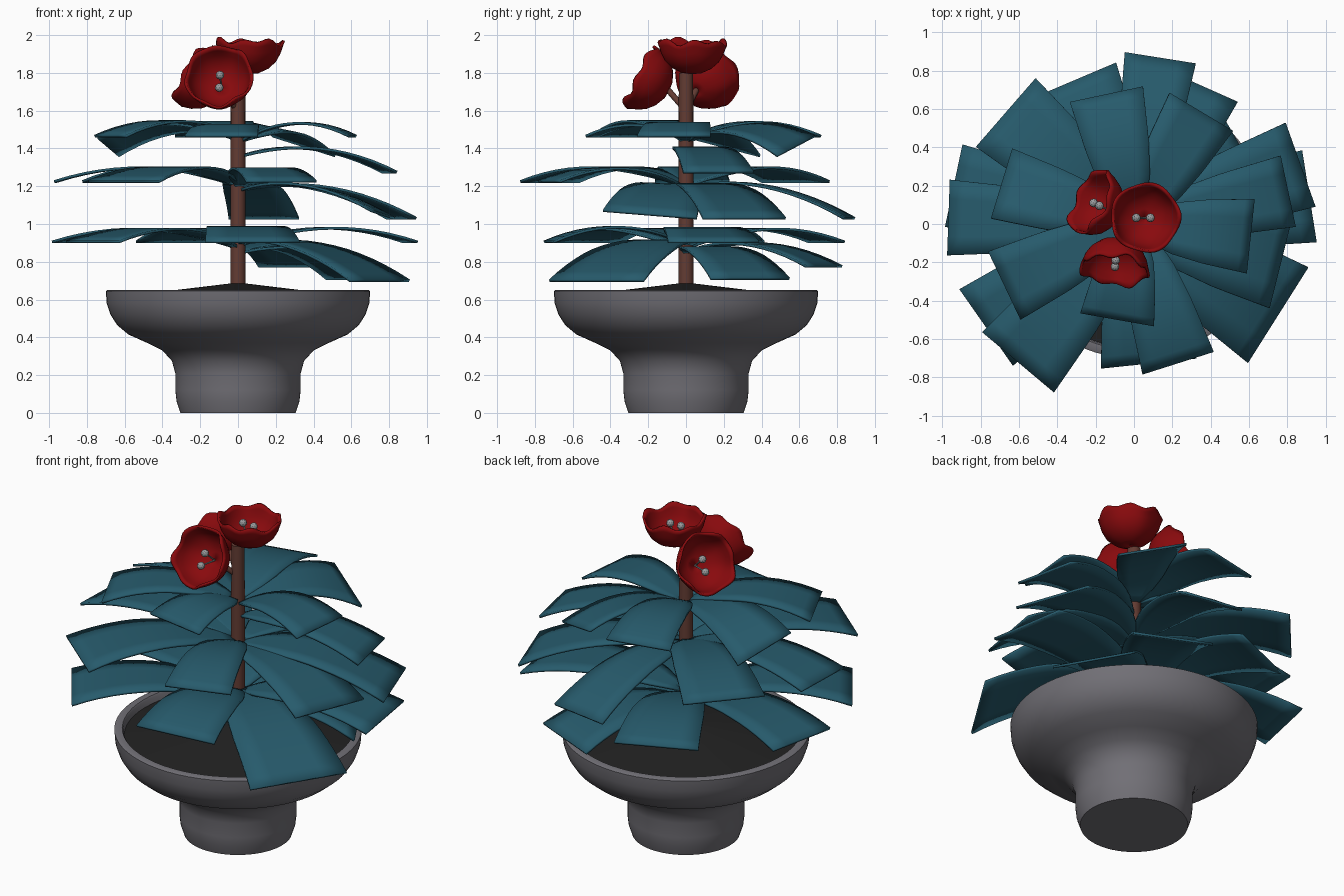
import bpy, math, random
from mathutils import Vector

if "Cube" in bpy.data.objects:
    bpy.data.objects.remove(bpy.data.objects["Cube"])
random.seed(3)

def mat(name, c):
    m = bpy.data.materials.new(name)
    m.diffuse_color = (*c, 1)
    m.use_nodes = True
    m.node_tree.nodes["Principled BSDF"].inputs["Base Color"].default_value = m.diffuse_color
    return m

LEAF = mat("leaf teal", (0.02, 0.104, 0.15))
RED = mat("petal red", (0.25, 0.003, 0.004))
BROWN = mat("stem brown", (0.125, 0.045, 0.033))
GREY = mat("pot grey", (0.165, 0.16, 0.18))
SOIL = mat("soil black", (0.016, 0.016, 0.016))
PALE = mat("anther grey", (0.32, 0.33, 0.34))

def make(name, verts, faces, material, thick=0, angle=40):
    me = bpy.data.meshes.new(name)
    me.from_pydata(verts, [], faces)
    me.materials.append(material)
    ob = bpy.data.objects.new(name, me)
    bpy.context.collection.objects.link(ob)
    bpy.ops.object.select_all(action='DESELECT')
    ob.select_set(True)
    bpy.context.view_layer.objects.active = ob
    if thick:
        s = ob.modifiers.new("thickness", 'SOLIDIFY')
        s.thickness, s.offset = thick, 0
    bpy.ops.object.shade_smooth_by_angle(angle=math.radians(angle))
    return ob

def lathe(name, prof, material, n=48, origin=(0, 0, 0), axis=(0, 0, 1), ripple=None, thick=0):
    """Revolve (radius, height) points about an axis."""
    q = Vector((0, 0, 1)).rotation_difference(Vector(axis).normalized())
    verts, faces = [], []
    for k, (r, h) in enumerate(prof):
        for i in range(n):
            a = 2 * math.pi * i / n
            dr, dh = ripple(a, k / (len(prof) - 1)) if ripple else (0, 0)
            p = Vector(((r + dr) * math.cos(a), (r + dr) * math.sin(a), h + dh))
            verts.append(q @ p + Vector(origin))
    for k in range(len(prof) - 1):
        for i in range(n):
            j = (i + 1) % n
            faces.append((k * n + i, k * n + j, (k + 1) * n + j, (k + 1) * n + i))
    return make(name, verts, faces, material, thick)

# pot and soil
lathe("pot", [(0.001, 0), (0.305, 0), (0.325, 0.06), (0.332, 0.12), (0.332, 0.21), (0.35, 0.275),
              (0.40, 0.33), (0.48, 0.37), (0.58, 0.415), (0.64, 0.465), (0.675, 0.52), (0.695, 0.58),
              (0.70, 0.645), (0.692, 0.65), (0.655, 0.65), (0.648, 0.64), (0.64, 0.57)], GREY, 64)
lathe("soil", [(0.645, 0.605), (0.35, 0.648), (0.001, 0.69)], SOIL, 64)

# stem
lathe("stem", [(0.04, 0.62), (0.04, 1.2), (0.038, 1.8), (0.001, 1.805)], BROWN, 16)

# leaves: curved blades, narrow at the stem, wide and square at the tip
def leaf(name, deg, r, width, zb, zleft, zright=None, h=0.08):
    zright = zleft if zright is None else zright
    a = math.radians(deg)
    d, s = Vector((math.cos(a), math.sin(a), 0)), Vector((-math.sin(a), math.cos(a), 0))
    knots = [(0, .1), (.15, .46), (.3, .68), (.6, .86), (1, 1)]
    n, m, verts, faces = 12, 4, [], []
    ze = (zleft + zright) / 2
    for i in range(n + 1):
        t = i / n
        for (t0, w0), (t1, w1) in zip(knots, knots[1:]):
            if t0 <= t <= t1:
                w = w0 + (w1 - w0) * (t - t0) / (t1 - t0)
        z = zb + (ze - zb) * t + 4 * h * t * (1 - t)
        for j in range(m + 1):
            u = 2 * j / m - 1
            p = d * (0.02 + (r - 0.02) * t) + s * (u * w * width / 2)
            p.z = z + u * t * (zleft - zright) / 2
            verts.append(p)
    for i in range(n):
        for j in range(m):
            k = i * (m + 1) + j
            faces.append((k, k + m + 1, k + m + 2, k + 1))
    make(name, verts, faces, LEAF, 0.014)

tiers = {
    "lower_leaf": [(113, .81, .486, .88, .905), (168, .96, .44, .88, .905), (215, .94, .487, .88, .905),
                   (276, .73, .50, .90, .905), (-32.3, .887, .59, .90, .70), (9, .925, .486, .89, .905),
                   (66, .80, .47, .85, .775), (30, .68, .48, .85, .71)],
    "middle_leaf": [(81, .875, .375, 1.2, 1.03), (139, .885, .475, 1.21, 1.225), (178, .967, .395, 1.21, 1.225),
                    (230, .94, .49, 1.21, 1.225), (287.6, .76, .39, 1.2, 1.225), (-14, .79, .51, 1.18, 1.03, 1.07),
                    (19.6, .92, .465, 1.19, 1.03)],
    "upper_leaf": [(102, .69, .39, 1.45, 1.465), (59, .68, .385, 1.44, 1.465, 1.36), (-6, .61, .39, 1.44, 1.465),
                   (260, .505, .39, 1.46, 1.465, None, .06), (163, .72, .38, 1.45, 1.455, 1.36),
                   (205.4, .747, .394, 1.46, 1.465), (12, .82, .38, 1.36, 1.275)],
}
for name, rows in tiers.items():
    for i, row in enumerate(rows):
        leaf(f"{name}_{i + 1}", *row)

# flowers: rippled cups, each with two anthers and a short stalk
cup = [(0.001, 0), (0.05, 0.006), (0.10, 0.03), (0.137, 0.065), (0.158, 0.105), (0.168, 0.14), (0.176, 0.165)]
flowers = [((0.055, 0.03, 1.80), (0.03, 0.02, 1), (1, 0, 0)),
           ((-0.085, -0.095, 1.71), (-0.1, -0.89, 0.45), (0, 0, 1)),
           ((-0.095, 0.055, 1.71), (-0.80, 0.38, 0.45), (0, 0, 1))]
for i, (o, ax, side) in enumerate(flowers):
    o, ax = Vector(o), Vector(ax).normalized()
    ph = random.uniform(0, 6)
    def ripple(a, t):
        return (0.006 * t ** 3 * math.sin(5 * a + ph),
                t ** 3 * (0.012 * math.sin(7 * a + ph) + 0.008 * math.sin(4 * a)))
    lathe(f"flower_{i + 1}", cup, RED, 48, o, ax, ripple, 0.014)
    s = Vector(side)
    s = (s - ax * s.dot(ax)).normalized()
    for k in (-1, 1):
        tip = o + ax * 0.12 + s * 0.037 * k - s * 0.01
        bpy.ops.mesh.primitive_ico_sphere_add(subdivisions=2, radius=0.023, location=tip)
        b = bpy.context.object
        b.name = f"anther_{i + 1}_{'ab'[k > 0]}"
        b.data.materials.append(PALE)
        base = o + ax * 0.01
        lathe(f"filament_{i + 1}_{'ab'[k > 0]}", [(0.005, 0), (0.005, (tip - base).length)], PALE, 8,
              base, tip - base)
    if i:
        start = Vector((0, 0, 1.6))
        lathe(f"stalk_{i + 1}", [(0.016, 0), (0.016, (o - start).length)], BROWN, 10, start, o - start)
